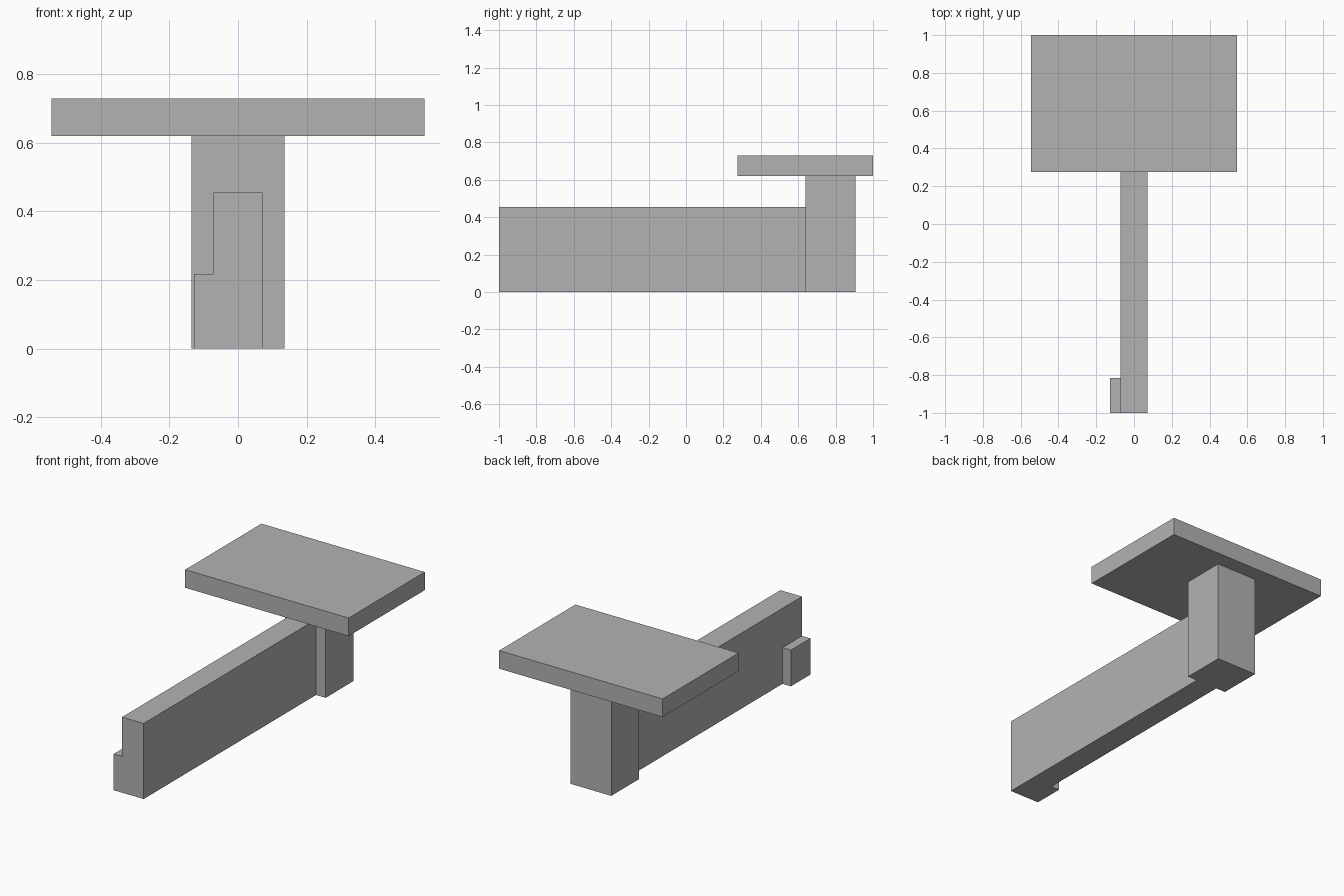
import bpy
import bmesh

# Remove the default cube
if "Cube" in bpy.data.objects:
    bpy.data.objects.remove(bpy.data.objects["Cube"], do_unlink=True)

# Single flat grey
grey = bpy.data.materials.new("plain_grey")
grey.use_nodes = True
colour = (0.45, 0.45, 0.45, 1)
grey.diffuse_color = colour
grey.node_tree.nodes["Principled BSDF"].inputs["Base Color"].default_value = colour


def add_box(name, x, y, z):
    """Box spanning the given (min, max) range on each axis."""
    spans = (x, y, z)
    bm = bmesh.new()
    bmesh.ops.create_cube(bm, size=1)
    bmesh.ops.scale(bm, vec=[hi - lo for lo, hi in spans], verts=bm.verts)
    bmesh.ops.translate(bm, vec=[(lo + hi) / 2 for lo, hi in spans], verts=bm.verts)
    mesh = bpy.data.meshes.new(name)
    bm.to_mesh(mesh)
    bm.free()
    mesh.materials.append(grey)
    obj = bpy.data.objects.new(name, mesh)
    bpy.context.collection.objects.link(obj)
    return obj


# Shared levels where parts meet
post_front, post_top, beam_side = 0.64, 0.62, 0.072

# Long upright beam running forward from the post
add_box("beam", (-beam_side, beam_side), (-1, post_front), (0, 0.455))

# Small block on the right side of the beam's front end
add_box("side_block", (-0.128, -beam_side), (-1, -0.815), (0, 0.218))

# Square post carrying the slab
add_box("post", (-0.136, 0.136), (post_front, 0.905), (0, post_top))

# Wide flat slab on top
add_box("top_slab", (-0.544, 0.544), (0.275, 1), (post_top, 0.729))
